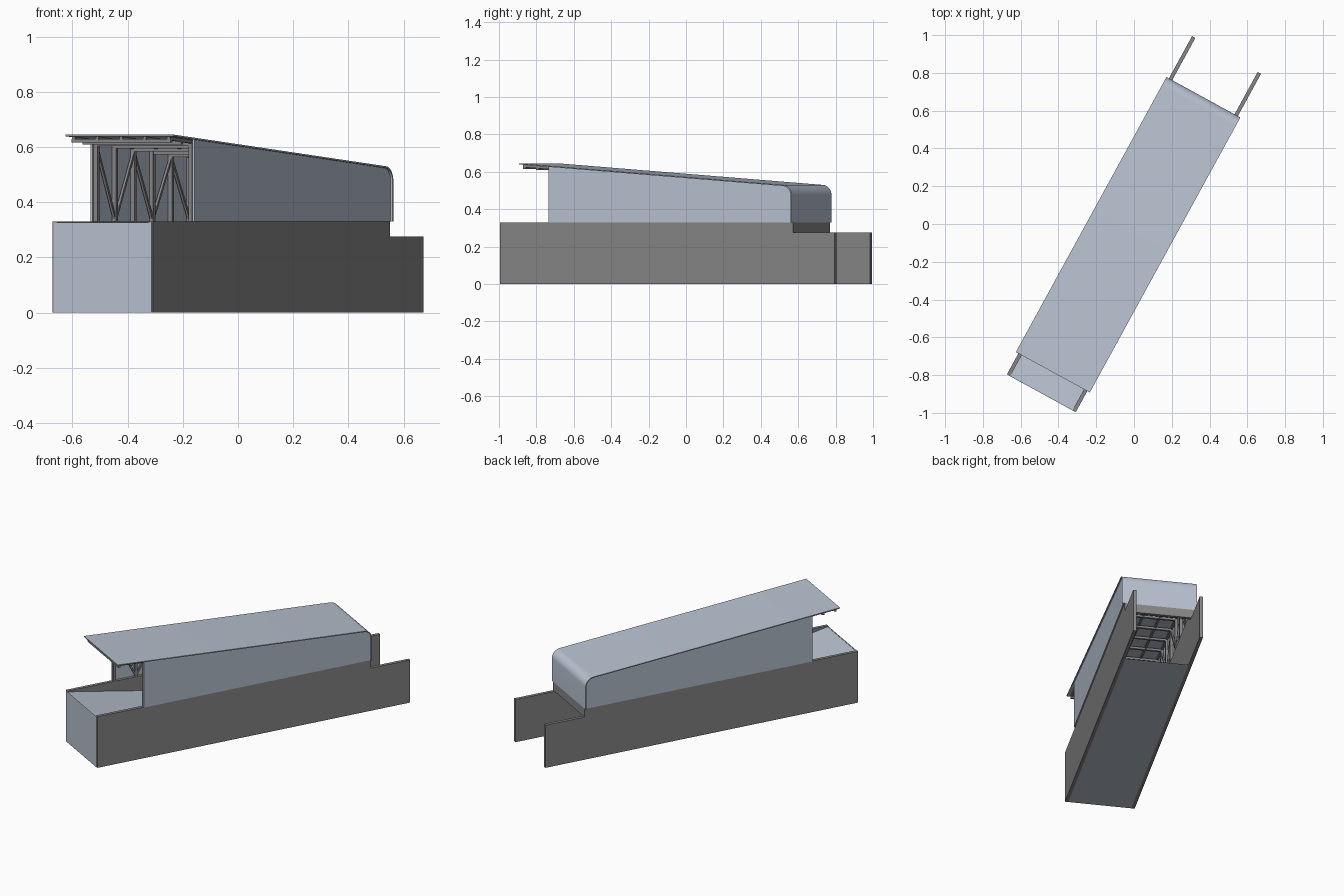
import bpy, bmesh, math
from mathutils import Vector, Matrix

if "Cube" in bpy.data.objects:
    bpy.data.objects.remove(bpy.data.objects["Cube"])

# The whole building is turned about z; it is modelled along local y (length) and x (width)
TURN = Matrix.Rotation(math.radians(-28.7), 4, 'Z')
L, W, T = 1.02, 0.208, 0.02          # half length, half width, wall thickness
V0, V1 = -0.72, 0.765                # glazed hall start and end
ROOF0, BEND, R = -0.895, 0.705, 0.055


def material(name, rgb):
    m = bpy.data.materials.new(name)
    m.diffuse_color = (*rgb, 1)
    m.use_nodes = True
    m.node_tree.nodes["Principled BSDF"].inputs["Base Color"].default_value = m.diffuse_color
    return m


PANEL = material("pale blue grey", (0.48, 0.54, 0.63))
CONCRETE = material("mid grey", (0.24, 0.24, 0.24))


def finish(name, bm, mat, smooth=False):
    bmesh.ops.recalc_face_normals(bm, faces=bm.faces)
    bm.transform(TURN)
    me = bpy.data.meshes.new(name)
    bm.to_mesh(me)
    bm.free()
    me.materials.append(mat)
    ob = bpy.data.objects.new(name, me)
    bpy.context.collection.objects.link(ob)
    if smooth:
        bpy.ops.object.select_all(action='DESELECT')
        ob.select_set(True)
        bpy.context.view_layer.objects.active = ob
        bpy.ops.object.shade_smooth_by_angle(angle=math.radians(30))
    return ob


def prism(name, profile, x0, x1, mat, smooth=False):
    """Extrude a (y, z) outline across the width."""
    bm = bmesh.new()
    face = bm.faces.new([bm.verts.new((x0, y, z)) for y, z in profile])
    ext = bmesh.ops.extrude_face_region(bm, geom=[face])
    moved = [g for g in ext['geom'] if isinstance(g, bmesh.types.BMVert)]
    bmesh.ops.translate(bm, verts=moved, vec=(x1 - x0, 0, 0))
    finish(name, bm, mat, smooth)


def bar(bm, a, b, w, h):
    """Square bar from a to b."""
    a, b = Vector(a), Vector(b)
    d = b - a
    rot = d.to_track_quat('Z', 'X').to_matrix().to_4x4()
    bmesh.ops.create_cube(bm, size=1, matrix=Matrix.Translation((a + b) / 2) @ rot
                          @ Matrix.Diagonal((w, h, d.length, 1)))


def roof_z(y):
    return 0.645 + (y - ROOF0) * (0.53 - 0.645) / (BEND - ROOF0)


def roof_curve(start, inset):
    """Sloping roof line, rounded over and down the back."""
    pts = [(start, roof_z(start) - inset)]
    r = R - inset
    slope = math.atan(0.115 / 1.6)
    cz = 0.53 - R
    for i in range(9):
        a = math.pi / 2 - slope - (math.pi / 2 - slope) * i / 8
        pts.append((V1 - R + r * math.cos(a), cz + r * math.sin(a)))
    pts.append((V1 - inset, 0.33))
    return pts


# Retaining walls with the lower step at the back
wall = [(-L, 0), (L, 0), (L, 0.275), (V1, 0.275), (V1, 0.33), (-L, 0.33)]
for side, s in (("left", -1), ("right", 1)):
    prism(side + "_wall", wall, s * (W - T), s * W, CONCRETE)
    # Side panels that follow the roof
    prism(side + "_side_panel", [(V0, 0.33)] + roof_curve(V0, 0.003),
          s * 0.206, s * 0.215, PANEL)

# Ramp wedge, front plate, rear threshold beam
prism("ramp", [(-L, 0), (0.69, 0), (-L, 0.325)], -W + T, W - T, PANEL)
prism("front_plate", [(-L - 0.002, 0), (-L + 0.004, 0), (-L + 0.004, 0.326),
                      (-L - 0.002, 0.326)], -0.203, 0.203, PANEL)
prism("rear_threshold", [(V1 - 0.02, 0.275), (V1, 0.275), (V1, 0.33), (V1 - 0.02, 0.33)],
      -W + T, W - T, CONCRETE)

# Roof shell
prism("roof", roof_curve(ROOF0, 0) + roof_curve(ROOF0, 0.006)[::-1],
      -0.223, 0.223, PANEL, smooth=True)

# Side trusses: posts with zigzag braces
N = 10
step = (V1 - 0.07 - V0 - 0.01) / N
posts = [V0 + 0.01 + i * step for i in range(N + 1)]
for side, s in (("left", -1), ("right", 1)):
    bm = bmesh.new()
    x = s * 0.196
    for i, y in enumerate(posts):
        bar(bm, (x, y, 0.33), (x, y, roof_z(y) - 0.01), 0.016, 0.016)
        if i < N:
            y2 = posts[i + 1]
            top, low = (y, y2) if i % 2 == 0 else (y2, y)
            bar(bm, (x, top, roof_z(top) - 0.03), (x, low, 0.335), 0.01, 0.01)
    finish(side + "_truss", bm, CONCRETE)

# Roof frame: cross rafters and lengthwise purlins under the shell
bm = bmesh.new()
for y in [ROOF0 + 0.02, ROOF0 + 0.1] + posts:
    z = roof_z(y) - 0.021
    bar(bm, (-0.204, y, z), (0.204, y, z), 0.014, 0.014)
for i in range(5):
    x = -0.196 + 0.098 * i
    a, b = ROOF0 + 0.012, BEND - 0.005
    bar(bm, (x, a, roof_z(a) - 0.013), (x, b, roof_z(b) - 0.013), 0.012, 0.012)
finish("roof_frame", bm, CONCRETE)
